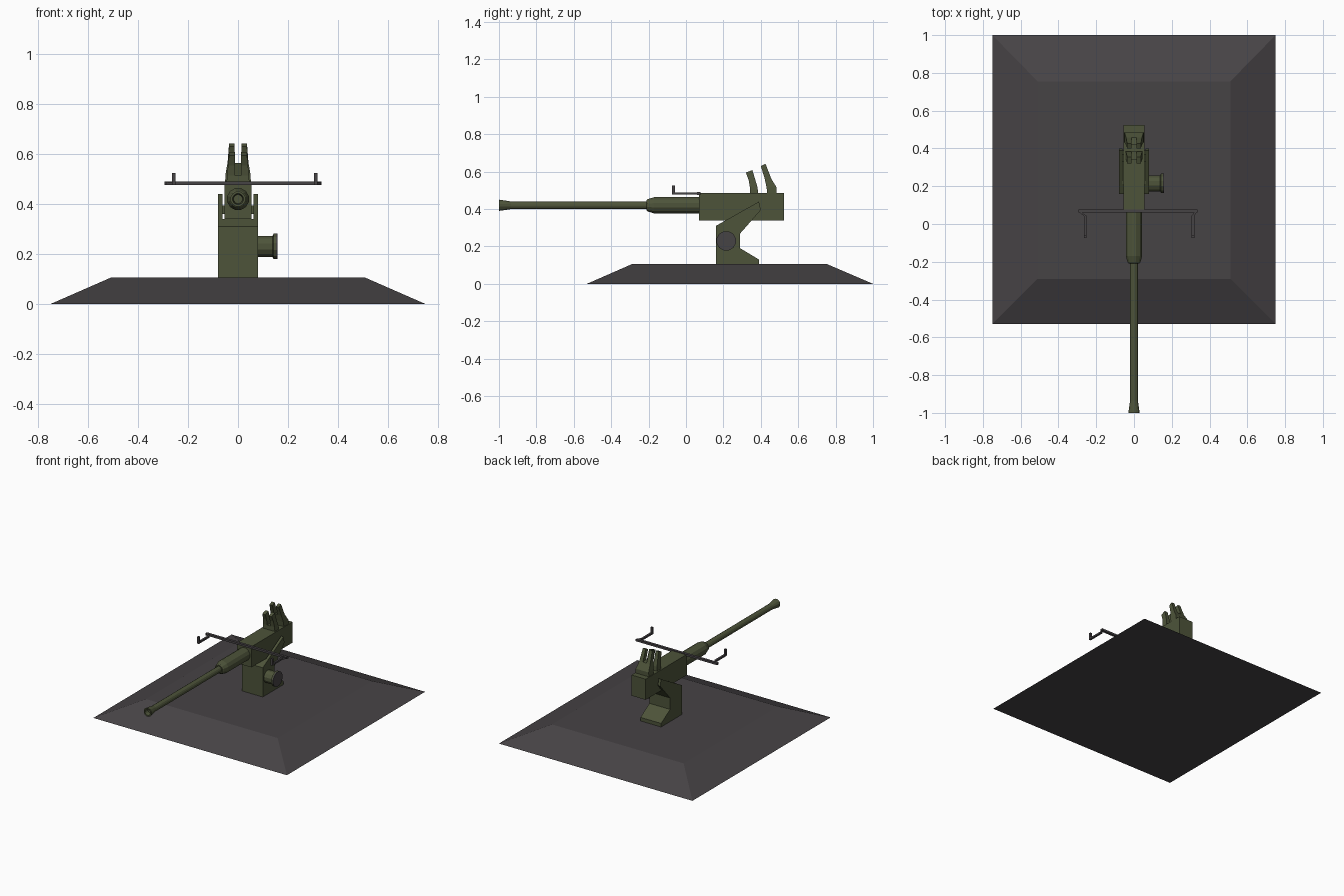
import bpy, bmesh, math

if "Cube" in bpy.data.objects:
    bpy.data.objects.remove(bpy.data.objects["Cube"])


def material(name, rgb):
    m = bpy.data.materials.new(name)
    m.diffuse_color = (*rgb, 1)
    m.use_nodes = True
    m.node_tree.nodes["Principled BSDF"].inputs["Base Color"].default_value = m.diffuse_color
    return m


GREEN = material("olive paint", (0.075, 0.088, 0.042))
GREY = material("dark metal", (0.062, 0.056, 0.06))


def loft(name, rings, mat):
    """Skin a closed solid through rings that have equal point counts."""
    bm = bmesh.new()
    vs = [[bm.verts.new(p) for p in r] for r in rings]
    n = len(rings[0])
    for a, b in zip(vs, vs[1:]):
        for i in range(n):
            j = (i + 1) % n
            bm.faces.new((a[i], a[j], b[j], b[i]))
    bm.faces.new(vs[0])
    bm.faces.new(vs[-1])
    bmesh.ops.recalc_face_normals(bm, faces=bm.faces)
    me = bpy.data.meshes.new(name)
    bm.to_mesh(me)
    bm.free()
    me.materials.append(mat)
    ob = bpy.data.objects.new(name, me)
    bpy.context.collection.objects.link(ob)
    return ob


def rect(x0, x1, y0, y1, z):
    return [(x0, y0, z), (x1, y0, z), (x1, y1, z), (x0, y1, z)]


def box(name, x0, x1, y0, y1, z0, z1, mat):
    return loft(name, [rect(x0, x1, y0, y1, z0), rect(x0, x1, y0, y1, z1)], mat)


def side_plate(name, profile, x0, x1, mat):
    return loft(name, [[(x, y, z) for y, z in profile] for x in (x0, x1)], mat)


def lathe(name, stations, place, sides, mat):
    """Turned part: stations are (distance, radius), place maps them to space."""
    angs = [2 * math.pi * (i + 0.5) / sides for i in range(sides)]
    return loft(name, [[place(d, r * math.cos(a), r * math.sin(a)) for a in angs]
                       for d, r in stations], mat)


# sloped platform
loft("platform", [rect(-.75, .75, -.53, 1, 0),
                  rect(-.51, .51, -.29, .755, .105)], GREY)

# pedestal with foot, topped by two cheek plates
side_plate("pedestal", [(.16, .105), (.16, .31), (.213, .34), (.352, .34),
                        (.29, .27), (.29, .19), (.39, .13), (.39, .105)],
           -.08, .08, GREEN)
for s, label in ((-1, "left"), (1, "right")):
    side_plate(label + "_cheek", [(.213, .34), (.39, .44), (.40, .395), (.352, .34)],
               s * .062, s * .08, GREEN)

# receiver and trunnion pin
box("receiver", -.055, .055, .07, .525, .34, .485, GREEN)
box("trunnion", -.07, .07, .33, .37, .36, .395, GREEN)


# barrel jacket, barrel and flared muzzle
def along_y(d, u, v):
    return (u, d, .42 + v)


lathe("barrel_jacket", [(.08, .045), (-.17, .045), (-.205, .034), (-.21, .028)],
      along_y, 12, GREEN)
lathe("barrel", [(-.2, .021), (-.935, .021), (-.965, .026), (-1, .031),
                 (-1, .022), (-.97, .018)], along_y, 12, GREEN)


# elevation drum with a grey cap
def along_x(d, u, v):
    return (d, .215 + u, .23 + v)


lathe("elevation_drum", [(.075, .044), (.138, .044), (.143, .053), (.153, .053)],
      along_x, 12, GREEN)
lathe("drum_cap", [(.152, .053), (.158, .053)], along_x, 12, GREY)


# curved rear guards: tapered base with two prongs around a notch
def guard(name, st, split, gap):
    def rings(part, left):
        out = []
        for y0, z0, y1, z1, w in part:
            a, b = {0: (-w, w), -1: (-w, -gap), 1: (gap, w)}[left]
            out.append([(a, y0, z0), (b, y0, z0), (b, y1, z1), (a, y1, z1)])
        return out
    loft(name + "_base", rings(st[:split], 0), GREEN)
    for s, label in ((-1, "_left_prong"), (1, "_right_prong")):
        loft(name + label, rings(st[split - 1:], s), GREEN)


guard("front_guard", [(.342, .48, .385, .48, .046), (.342, .515, .383, .515, .044),
                      (.335, .555, .373, .548, .04), (.32, .595, .355, .608, .036)],
      2, .013)
guard("rear_guard", [(.435, .48, .485, .48, .052), (.43, .52, .485, .515, .05),
                     (.42, .565, .457, .56, .042), (.40, .63, .425, .642, .036)],
      3, .014)

# cross bar with arms and upright posts
loft("cross_bar", [rect(-.295, .335, .06, .078, .476),
                   rect(-.295, .335, .06, .078, .49)], GREY)
for x, e, label in ((-.258, -.295, "left"), (.312, .335, "right")):
    w = .007
    tip = (e, e + .014) if e < 0 else (e - .014, e)
    loft(label + "_brace", [[(tip[0], .065, z), (tip[1], .065, z),
                             (x + w, .042, z), (x - w, .042, z)]
                            for z in (.477, .489)], GREY)
    box(label + "_arm", x - w, x + w, -.072, .045, .477, .489, GREY)
    box(label + "_post", x - w, x + w, -.074, -.06, .477, .525, GREY)
